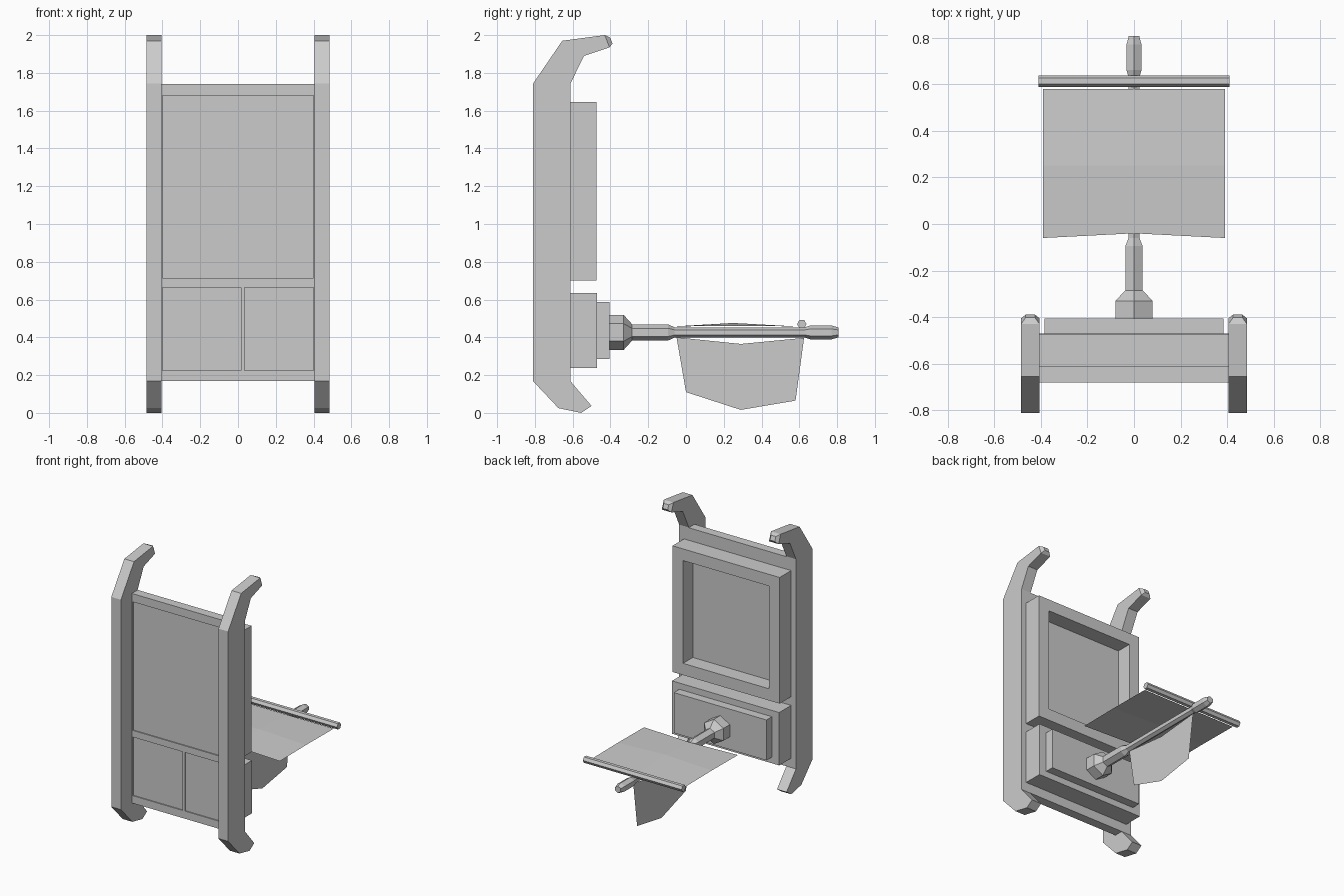
import bpy
import bmesh
from math import cos, sin, pi
from mathutils import Vector

cube = bpy.data.objects.get("Cube")
if cube:
    bpy.data.objects.remove(cube, do_unlink=True)

GREY = (0.6, 0.6, 0.6, 1.0)
grey = bpy.data.materials.new("plain grey")
grey.use_nodes = True
grey.diffuse_color = GREY
grey.node_tree.nodes["Principled BSDF"].inputs["Base Color"].default_value = GREY


def finish(name, bm, closed=True):
    if closed:
        bmesh.ops.recalc_face_normals(bm, faces=bm.faces[:])
    mesh = bpy.data.meshes.new(name)
    bm.to_mesh(mesh)
    bm.free()
    mesh.materials.append(grey)
    obj = bpy.data.objects.new(name, mesh)
    bpy.context.collection.objects.link(obj)
    return obj


def box(name, x, y, z, inset=0, depth=0):
    """Box from three ranges, with an optional straight-walled recess in its back face."""
    bm = bmesh.new()
    bmesh.ops.create_cube(bm, size=1)
    for v in bm.verts:
        v.co = Vector([(a + b) / 2 + c * (b - a) for c, (a, b) in zip(v.co, (x, y, z))])
    if inset:
        bm.normal_update()
        back = max(bm.faces, key=lambda f: f.calc_center_median().y)
        bmesh.ops.inset_region(bm, faces=[back], thickness=inset, use_even_offset=True)
        floor = bmesh.ops.extrude_discrete_faces(bm, faces=[back])["faces"][0]
        bmesh.ops.translate(bm, verts=floor.verts[:], vec=(0, -depth, 0))
    return finish(name, bm)


def hex_lathe(name, rings, place, turn=0):
    """Six-sided bar through (position, radius) rings."""
    bm = bmesh.new()
    loops = []
    for t, r in rings:
        angles = [turn + i * pi / 3 for i in range(6)]
        loops.append([bm.verts.new(place(t, r * sin(a), r * cos(a))) for a in angles])
    for a, b in zip(loops, loops[1:]):
        for i in range(6):
            j = (i + 1) % 6
            bm.faces.new((a[i], a[j], b[j], b[i]))
    bm.faces.new(loops[0])
    bm.faces.new(loops[-1])
    return finish(name, bm)


def rail(name, side):
    """Side rail: flat profile with a curled top and foot, and a tapered tip."""
    profile = [(-0.43, 2.0), (-0.655, 1.97), (-0.81, 1.743), (-0.81, 0.168),
               (-0.675, 0.025), (-0.555, 0.0), (-0.50, 0.037), (-0.612, 0.168),
               (-0.612, 1.743), (-0.54, 1.89), (-0.405, 1.935)]
    bm = bmesh.new()
    inner, outer = [[bm.verts.new((side * x, y, z)) for y, z in profile]
                    for x in (0.405, 0.485)]
    bm.faces.new(inner)
    bm.faces.new(outer)
    for i in range(len(profile)):
        j = (i + 1) % len(profile)
        face = bm.faces.new((inner[i], inner[j], outer[j], outer[i]))
    # The last face made is the tip
    tip = bmesh.ops.extrude_discrete_faces(bm, faces=[face])["faces"][0]
    middle = tip.calc_center_median()
    for v in tip.verts:
        v.co = middle + (v.co - middle) * 0.5 + Vector((0, 0.022, 0.004))
    return finish(name, bm)


# Side rails
rail("left_rail", 1)
rail("right_rail", -1)

# Front panel with a raised border round three very shallow recesses
W = 0.405
box("panel_core", (-W, W), (-0.672, -0.611), (0.168, 1.741))
RIM = (-0.68, -0.671)
for name, low, high in (("bottom", 0.168, 0.225), ("middle", 0.665, 0.715), ("top", 1.68, 1.741)):
    box("panel_border_" + name, (-W, W), RIM, (low, high))
for name, x in (("left", W - 0.003), ("right", 0.003 - W)):
    box("panel_border_" + name, (x - 0.003, x + 0.003), RIM, (0.168, 1.741))
box("panel_divider", (0.015, 0.035), RIM, (0.225, 0.665))

# Back boxes, reaching halfway across the rails
B = 0.445
box("upper_frame", (-B, B), (-0.612, -0.475), (0.70, 1.647), 0.088, 0.116)
box("lower_box", (-B, B), (-0.612, -0.47), (0.238, 0.635))
box("lower_plate", (-0.385, 0.385), (-0.471, -0.405), (0.285, 0.588))

# Pole with its collar and knob
hex_lathe("pole", [(-0.406, 0.0925), (-0.33, 0.0925), (-0.285, 0.043), (-0.095, 0.043),
                   (-0.06, 0.027), (0.63, 0.027), (0.66, 0.037), (0.77, 0.037), (0.807, 0.026)],
          lambda t, a, b: (a, t, 0.426 + b))

# Cross bar
hex_lathe("cross_bar", [(-0.41, 0.025), (0.41, 0.025)],
          lambda t, a, b: (t, 0.613 + a, 0.47 + b), pi / 6)

# Flat cloth, slightly arched
bm = bmesh.new()
rows = []
for y, lift in ((-0.05, 0), (0.25, 1), (0.58, 0)):
    row = []
    for x in (-0.39, 0, 0.39):
        front = (0.01 if x == 0 else -0.01) if y < 0 else 0
        z = 0.458 + lift * (0.018 if x == 0 else 0.003)
        row.append(bm.verts.new((x, y + front, z)))
    rows.append(row)
for a, b in zip(rows, rows[1:]):
    for i in range(2):
        bm.faces.new((a[i], a[i + 1], b[i + 1], b[i]))
finish("flat_cloth", bm, False)

# Hanging cloth under the pole
bm = bmesh.new()
outline = [(-0.05, 0.40), (0.0, 0.11), (0.29, 0.016), (0.58, 0.065), (0.625, 0.397), (0.29, 0.365)]
v = [bm.verts.new((0, y, z)) for y, z in outline]
bm.faces.new((v[0], v[1], v[2], v[5]))
bm.faces.new((v[5], v[2], v[3], v[4]))
finish("hanging_cloth", bm, False)
